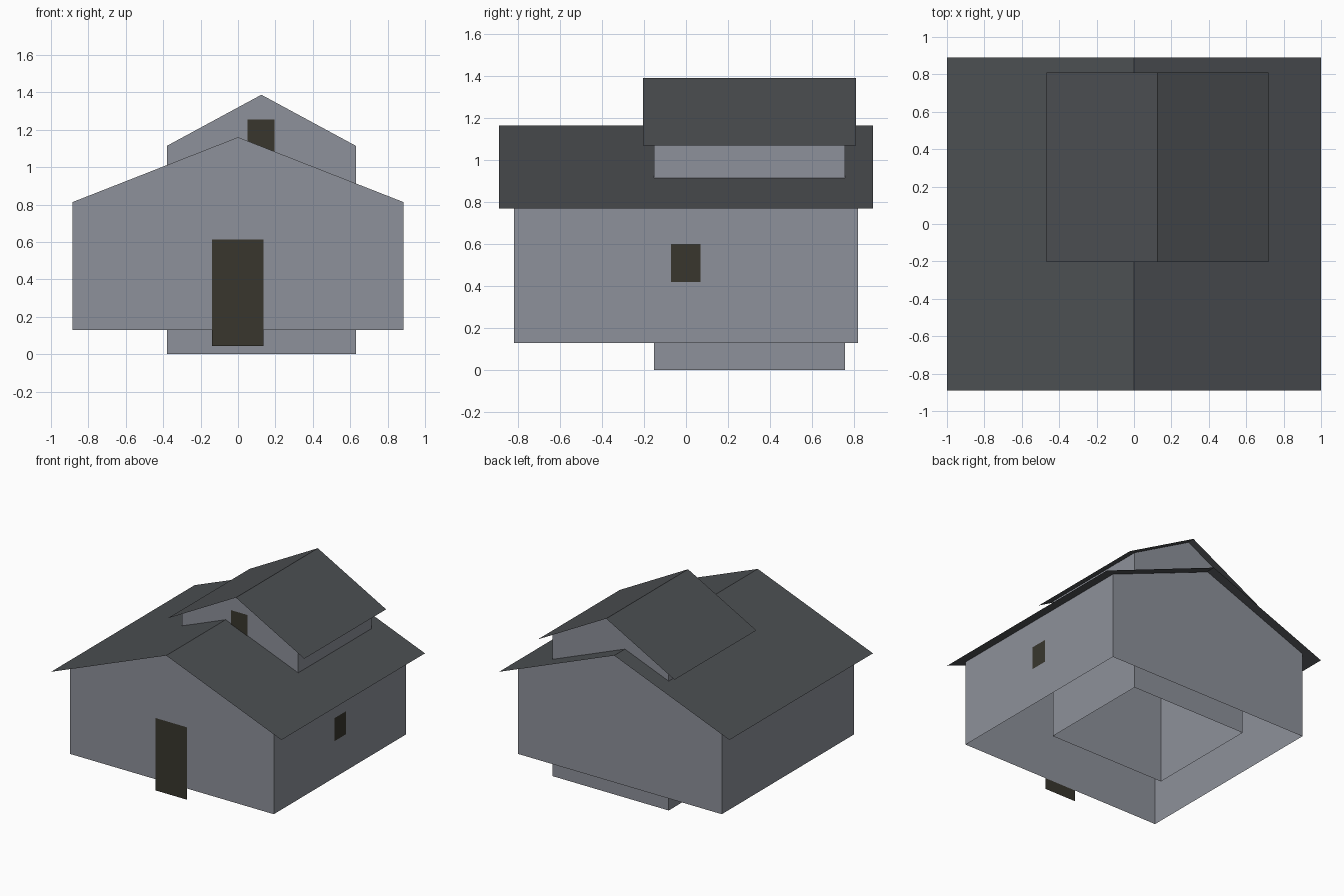
import bpy
import bmesh

cube = bpy.data.objects.get("Cube")
if cube:
    bpy.data.objects.remove(cube, do_unlink=True)


def material(name, rgb):
    mat = bpy.data.materials.new(name)
    mat.use_nodes = True
    mat.diffuse_color = (*rgb, 1)
    mat.node_tree.nodes["Principled BSDF"].inputs["Base Color"].default_value = (*rgb, 1)
    return mat


wall_grey = material("wall_grey", (0.27, 0.285, 0.325))
roof_slate = material("roof_slate", (0.073, 0.079, 0.085))
opening_brown = material("opening_brown", (0.040, 0.037, 0.027))


def finish(bm, name, mat):
    mesh = bpy.data.meshes.new(name)
    bm.to_mesh(mesh)
    bm.free()
    mesh.materials.append(mat)
    obj = bpy.data.objects.new(name, mesh)
    bpy.context.collection.objects.link(obj)
    return obj


def sweep(bm, profile, y0, y1):
    """Sheets running along y under an open (x, z) profile; returns both end rows."""
    rows = [[bm.verts.new((x, y, z)) for x, z in profile] for y in (y0, y1)]
    front, back = rows
    for i in range(len(profile) - 1):
        bm.faces.new((front[i], back[i], back[i + 1], front[i + 1]))
    return front, back


def gabled_walls(name, cx, half, y0, y1, base, eave, peak):
    """Four walls with gable ends, open below and under the roof."""
    bm = bmesh.new()
    ends = []
    for y in (y0, y1):
        outline = [(-half, base), (half, base), (half, eave), (0, peak), (-half, eave)]
        ends.append([bm.verts.new((cx + x, y, z)) for x, z in outline])
    front, back = ends
    bm.faces.new(front)
    bm.faces.new(back[::-1])
    bm.faces.new((front[1], back[1], back[2], front[2]))
    bm.faces.new((front[4], back[4], back[0], front[0]))
    return finish(bm, name, wall_grey)


def gabled_roof(name, cx, half, y0, y1, eave, peak):
    """Two thin slopes meeting at the ridge."""
    bm = bmesh.new()
    sweep(bm, [(cx - half, eave), (cx, peak), (cx + half, eave)], y0, y1)
    return finish(bm, name, roof_slate)


def panel(name, corners):
    bm = bmesh.new()
    bm.faces.new([bm.verts.new(c) for c in corners])
    return finish(bm, name, opening_brown)


def front_panel(name, x0, x1, z0, z1, y):
    return panel(name, [(x0, y, z0), (x1, y, z0), (x1, y, z1), (x0, y, z1)])


# Main house
gabled_walls("main_walls", 0, 0.885, -0.82, 0.82, 0.13, 0.813, 1.16)
gabled_roof("main_roof", 0, 1.0, -0.89, 0.89, 0.77, 1.165)

# Taller core rising through the main roof
gabled_walls("upper_walls", 0.125, 0.505, -0.153, 0.757, 0.0, 1.114, 1.387)
gabled_roof("upper_roof", 0.125, 0.593, -0.204, 0.811, 1.07, 1.391)

# Door and windows
front_panel("front_door", -0.14, 0.135, 0.045, 0.613, -0.825)
front_panel("upper_window", 0.052, 0.195, 1.075, 1.255, -0.158)
side_x = 0.89
panel("side_window", [(side_x, -0.072, 0.42), (side_x, 0.07, 0.42),
                      (side_x, 0.07, 0.6), (side_x, -0.072, 0.6)])
